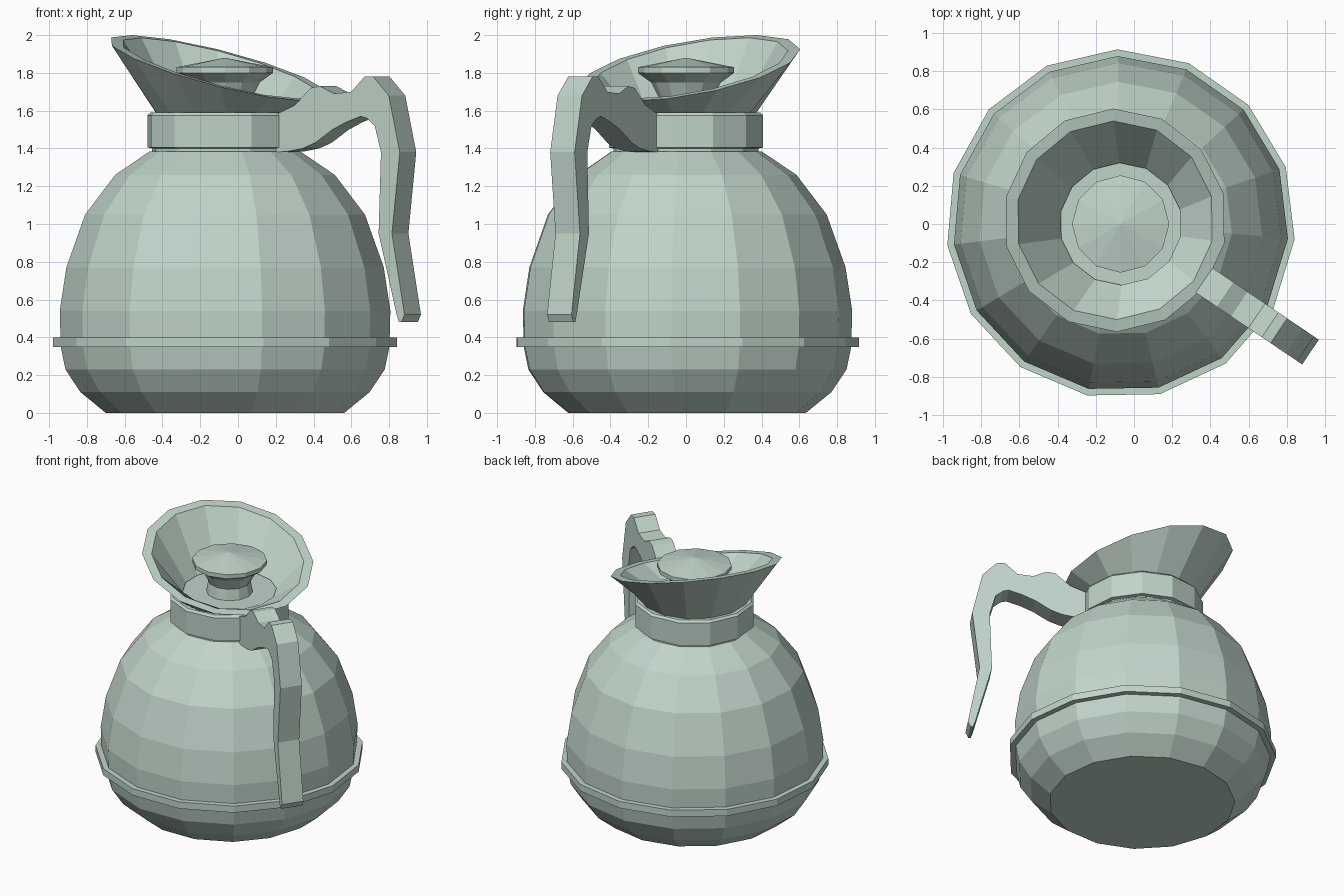
import bpy, bmesh, math
from mathutils import Vector

if "Cube" in bpy.data.objects:
    bpy.data.objects.remove(bpy.data.objects["Cube"])

CX, CY = -0.07, 0.0
HANDLE_DIR = math.radians(-34)
SPOUT = Vector((-math.cos(HANDLE_DIR), -math.sin(HANDLE_DIR)))

mat = bpy.data.materials.new("pale_mint")
mat.diffuse_color = (0.53, 0.665, 0.59, 1)
mat.use_nodes = True
mat.node_tree.nodes["Principled BSDF"].inputs["Base Color"].default_value = mat.diffuse_color


def finish(bm, name):
    bmesh.ops.recalc_face_normals(bm, faces=bm.faces[:])
    me = bpy.data.meshes.new(name)
    bm.to_mesh(me)
    bm.free()
    me.materials.append(mat)
    ob = bpy.data.objects.new(name, me)
    bpy.context.collection.objects.link(ob)
    return ob


def lathe(name, profile, sides, start=91, closed=False):
    """Revolve (radius, z, slope, shift) points; slope tilts and shift slides a ring toward the spout."""
    bm = bmesh.new()
    rings = []
    for r, z, *extra in profile:
        slope, shift = extra if extra else (0, 0)
        ring = []
        for i in range(sides):
            a = math.radians(start) + 2 * math.pi * i / sides
            off = Vector((math.cos(a), math.sin(a))) * r
            zz = z + slope * off.dot(SPOUT)
            off += SPOUT * shift
            ring.append(bm.verts.new((CX + off.x, CY + off.y, zz)))
        rings.append(ring)
    pairs = list(zip(rings, rings[1:]))
    if closed:
        pairs.append((rings[-1], rings[0]))
    for a, b in pairs:
        for i in range(sides):
            j = (i + 1) % sides
            bm.faces.new((a[i], a[j], b[j], b[i]))
    if not closed:
        bm.faces.new(rings[0])
        bm.faces.new(rings[-1])
    bmesh.ops.remove_doubles(bm, verts=bm.verts[:], dist=1e-5)
    return finish(bm, name)


# Round faceted body
lathe("body", [(0.635, 0), (0.77, 0.11), (0.85, 0.23), (0.875, 0.35), (0.88, 0.54),
               (0.845, 0.77), (0.745, 1.05), (0.585, 1.26), (0.40, 1.385)], 15)

# Band around the body
lathe("body_band", [(0.86, 0.35), (0.915, 0.35), (0.915, 0.40), (0.86, 0.40)], 15, closed=True)

# Neck collar
lathe("neck", [(0.39, 1.36), (0.39, 1.40), (0.415, 1.405), (0.415, 1.575), (0.40, 1.59)], 12, start=80)

# Tilted pouring funnel with a thick rim
lathe("spout_funnel", [(0.37, 1.585), (0.585, 1.825, 0.30, 0.035),
                       (0.52, 1.825, 0.31, 0.035), (0.32, 1.60)], 14, closed=True)

# Stopper: mushroom-shaped lid on a tapered stem
lathe("stopper", [(0.16, 1.58), (0.145, 1.67), (0.185, 1.75), (0.255, 1.80), (0.255, 1.83),
                  (0.001, 1.88)], 12, start=90)

# Handle: side profile as (distance from axis, outer z / inner z) pairs
outer = [(0.38, 1.58), (0.50, 1.63), (0.60, 1.72), (0.66, 1.73), (0.75, 1.69), (0.86, 1.70),
         (0.945, 1.78), (1.00, 1.78), (1.10, 1.68), (1.17, 1.38), (1.12, 0.95), (1.20, 0.52), (1.18, 0.48)]
inner = [(0.38, 1.38), (0.46, 1.385), (0.55, 1.40), (0.63, 1.43), (0.74, 1.50), (0.83, 1.54),
         (0.92, 1.57), (0.96, 1.56), (1.01, 1.52), (1.05, 1.38), (1.035, 0.95), (1.15, 0.52), (1.165, 0.48)]
d = Vector((math.cos(HANDLE_DIR), math.sin(HANDLE_DIR), 0))
side = Vector((-d.y, d.x, 0)) * 0.078
bm = bmesh.new()
sections = []
for o, n in zip(outer, inner):
    sec = []
    for (r, z), s in ((o, 1), (o, -1), (n, -1), (n, 1)):
        sec.append(bm.verts.new(Vector((CX, CY, z)) + d * r + side * s))
    sections.append(sec)
for a, b in zip(sections, sections[1:]):
    for i in range(4):
        j = (i + 1) % 4
        bm.faces.new((a[i], a[j], b[j], b[i]))
bm.faces.new(sections[0])
bm.faces.new(sections[-1])
finish(bm, "handle")
